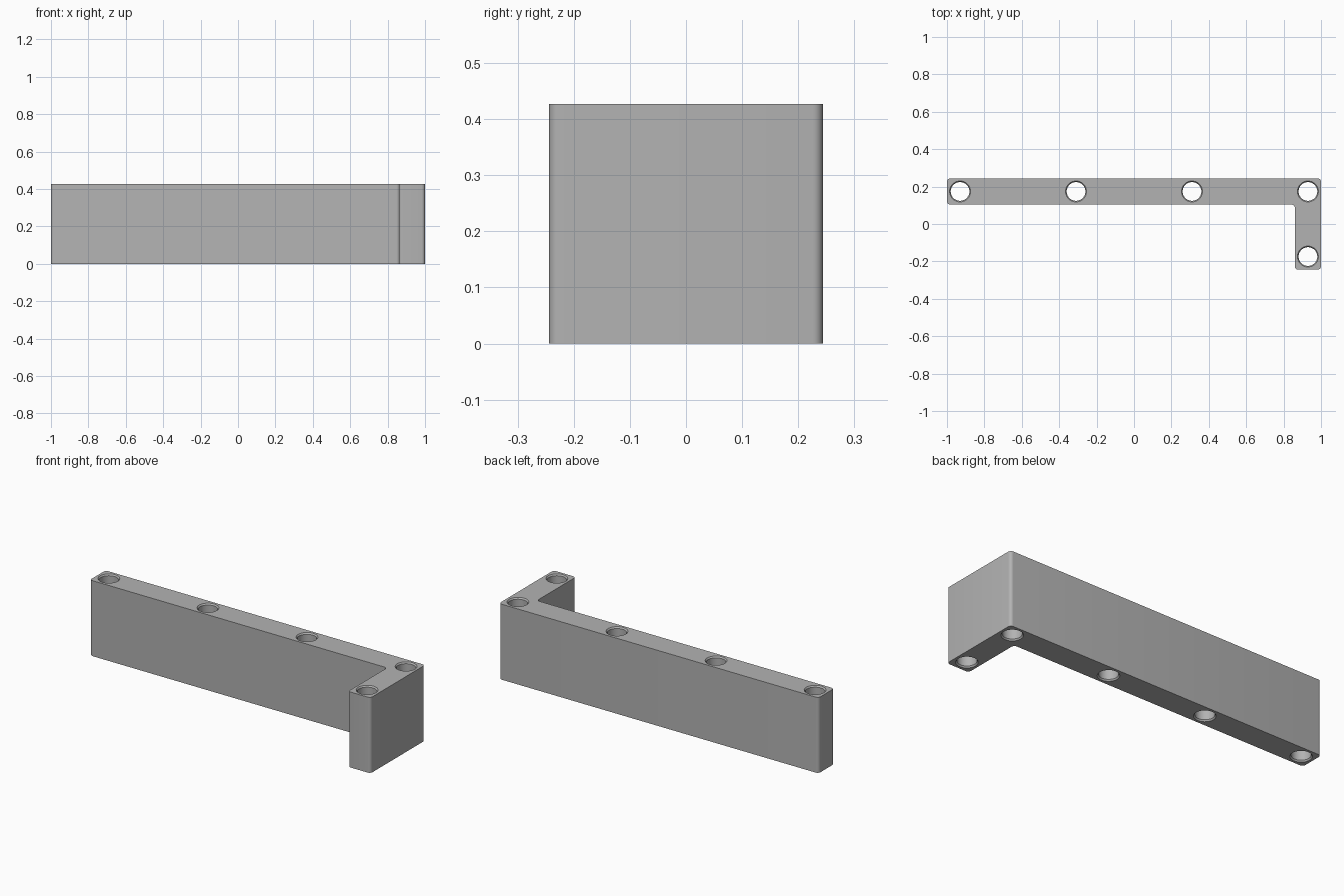
import bpy
import bmesh
import math

cube = bpy.data.objects.get("Cube")
if cube:
    bpy.data.objects.remove(cube, do_unlink=True)

HEIGHT = 0.427
WIDTH = 0.14
BACK = 0.244
CORNER = 0.018
HOLE, RIM, CHAMFER = 0.05, 0.056, 0.008

grey = bpy.data.materials.new("Grey")
grey.use_nodes = True
colour = (0.45, 0.45, 0.45, 1)
grey.diffuse_color = colour
grey.node_tree.nodes["Principled BSDF"].inputs["Base Color"].default_value = colour


def make_object(name, bm):
    bmesh.ops.recalc_face_normals(bm, faces=bm.faces)
    mesh = bpy.data.meshes.new(name)
    bm.to_mesh(mesh)
    bm.free()
    mesh.materials.append(grey)
    obj = bpy.data.objects.new(name, mesh)
    bpy.context.collection.objects.link(obj)
    return obj


# L-shaped bar: outline with rounded corners, raised to full height
bm = bmesh.new()
outline = [(-1, BACK), (-1, BACK - WIDTH), (1 - WIDTH, BACK - WIDTH),
           (1 - WIDTH, -BACK), (1, -BACK), (1, BACK)]
bm.faces.new([bm.verts.new((x, y, 0)) for x, y in outline])
bmesh.ops.bevel(bm, geom=bm.verts[:], offset=CORNER, segments=6,
                profile=0.5, affect='VERTICES')
raised = bmesh.ops.extrude_face_region(bm, geom=bm.faces[:])
top = [v for v in raised["geom"] if isinstance(v, bmesh.types.BMVert)]
bmesh.ops.translate(bm, verts=top, vec=(0, 0, HEIGHT))
bar = make_object("corner_bar", bm)

# Hole cutters: stacked rings that flare at both mouths
over = 0.02
profile = [(RIM, -over), (RIM, 0), (HOLE, CHAMFER),
           (HOLE, HEIGHT - CHAMFER), (RIM, HEIGHT), (RIM, HEIGHT + over)]
inset = WIDTH / 2
centres = [(-0.93 + i * 0.62, BACK - inset) for i in range(4)]
centres.append((1 - inset, -BACK + inset))
sides = 48
bm = bmesh.new()
for cx, cy in centres:
    rings = []
    for r, z in profile:
        angles = [math.tau * i / sides for i in range(sides)]
        rings.append([bm.verts.new((cx + r * math.cos(a), cy + r * math.sin(a), z))
                      for a in angles])
    for low, high in zip(rings, rings[1:]):
        for i in range(sides):
            j = (i + 1) % sides
            bm.faces.new((low[i], low[j], high[j], high[i]))
    bm.faces.new(rings[0][::-1])
    bm.faces.new(rings[-1])
cutter = make_object("hole_cutter", bm)

# Drill the holes
cut = bar.modifiers.new("Holes", 'BOOLEAN')
cut.operation = 'DIFFERENCE'
cut.solver = 'EXACT'
cut.object = cutter
bpy.ops.object.select_all(action='DESELECT')
bar.select_set(True)
bpy.context.view_layer.objects.active = bar
bpy.ops.object.modifier_apply(modifier=cut.name)
bpy.data.objects.remove(cutter, do_unlink=True)
bpy.ops.object.shade_smooth_by_angle(angle=math.radians(30))
